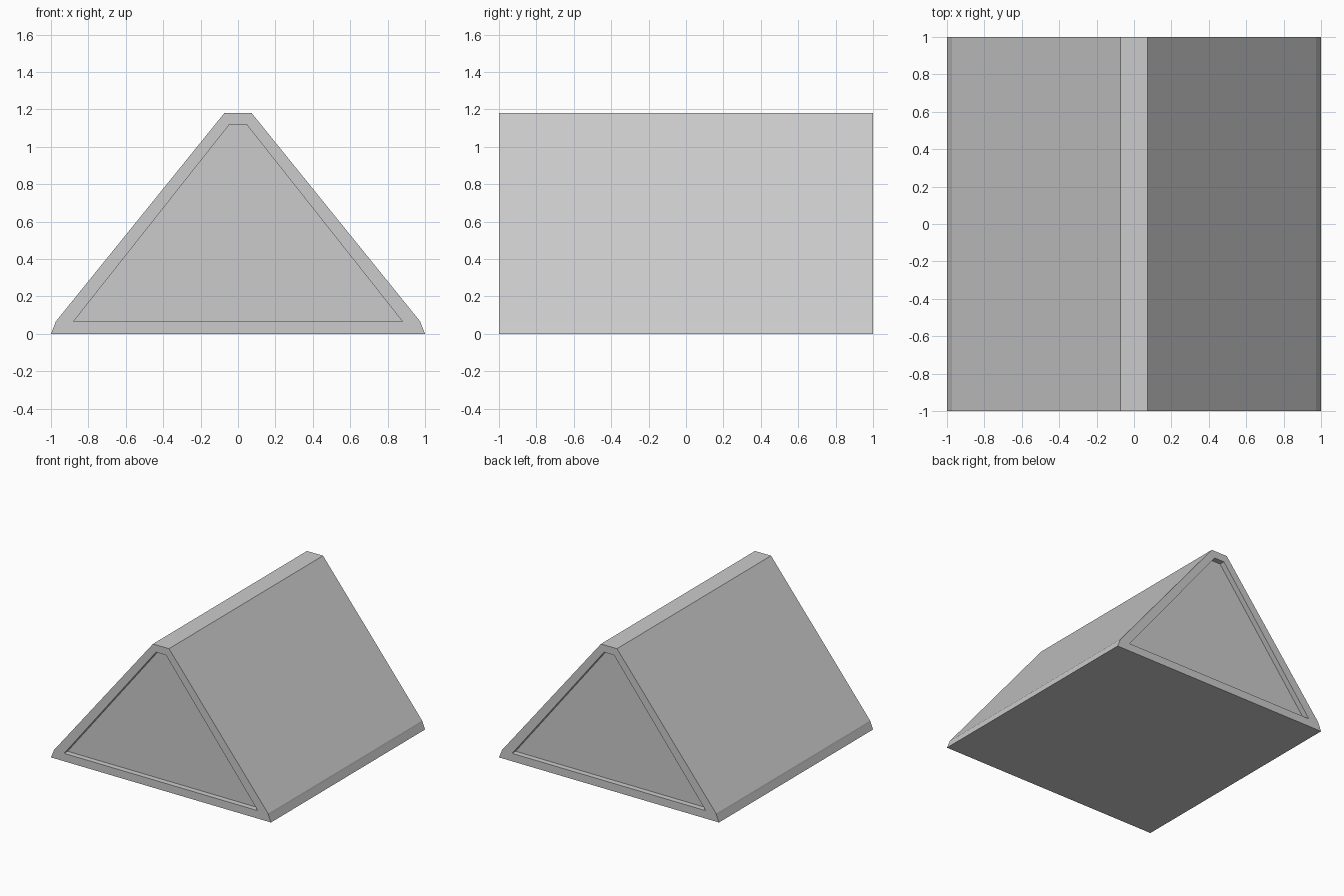
import bpy
import bmesh

cube = bpy.data.objects.get("Cube")
if cube:
    bpy.data.objects.remove(cube, do_unlink=True)

grey = bpy.data.materials.new("light_grey")
grey.use_nodes = True
grey.diffuse_color = (0.6, 0.6, 0.6, 1)
grey.node_tree.nodes["Principled BSDF"].inputs["Base Color"].default_value = (0.6, 0.6, 0.6, 1)


def prism(name, half_profile, y0, y1):
    """Mirror a half profile (x, z) across x = 0 and extrude it along y."""
    outline = half_profile + [(-x, z) for x, z in reversed(half_profile)]
    bm = bmesh.new()
    face = bm.faces.new([bm.verts.new((x, y0, z)) for x, z in outline])
    grown = bmesh.ops.extrude_face_region(bm, geom=[face])
    moved = [v for v in grown["geom"] if isinstance(v, bmesh.types.BMVert)]
    bmesh.ops.translate(bm, verts=moved, vec=(0, y1 - y0, 0))
    bmesh.ops.recalc_face_normals(bm, faces=bm.faces)
    mesh = bpy.data.meshes.new(name)
    bm.to_mesh(mesh)
    bm.free()
    mesh.materials.append(grey)
    obj = bpy.data.objects.new(name, mesh)
    bpy.context.collection.objects.link(obj)
    return obj


# Ridged body: flared base strip, sloping sides, flat narrow ridge
body = prism("gabled_body",
             [(1, 0), (0.978, 0.054), (0.974, 0.066), (0.073, 1.18)], -1, 1)

# Shallow recess in both gable ends
DEPTH = 0.045
recess = [(0.88, 0.065), (0.045, 1.12)]
for side, y in (("front", -1), ("back", 1)):
    cutter = prism(side + "_recess_cutter", recess, y - DEPTH, y + DEPTH)
    cutter.hide_render = True
    cut = body.modifiers.new(side + "_recess", "BOOLEAN")
    cut.operation = "DIFFERENCE"
    cut.solver = "EXACT"
    cut.object = cutter
    bpy.context.view_layer.objects.active = body
    bpy.ops.object.modifier_apply(modifier=cut.name)
    bpy.data.objects.remove(cutter, do_unlink=True)
